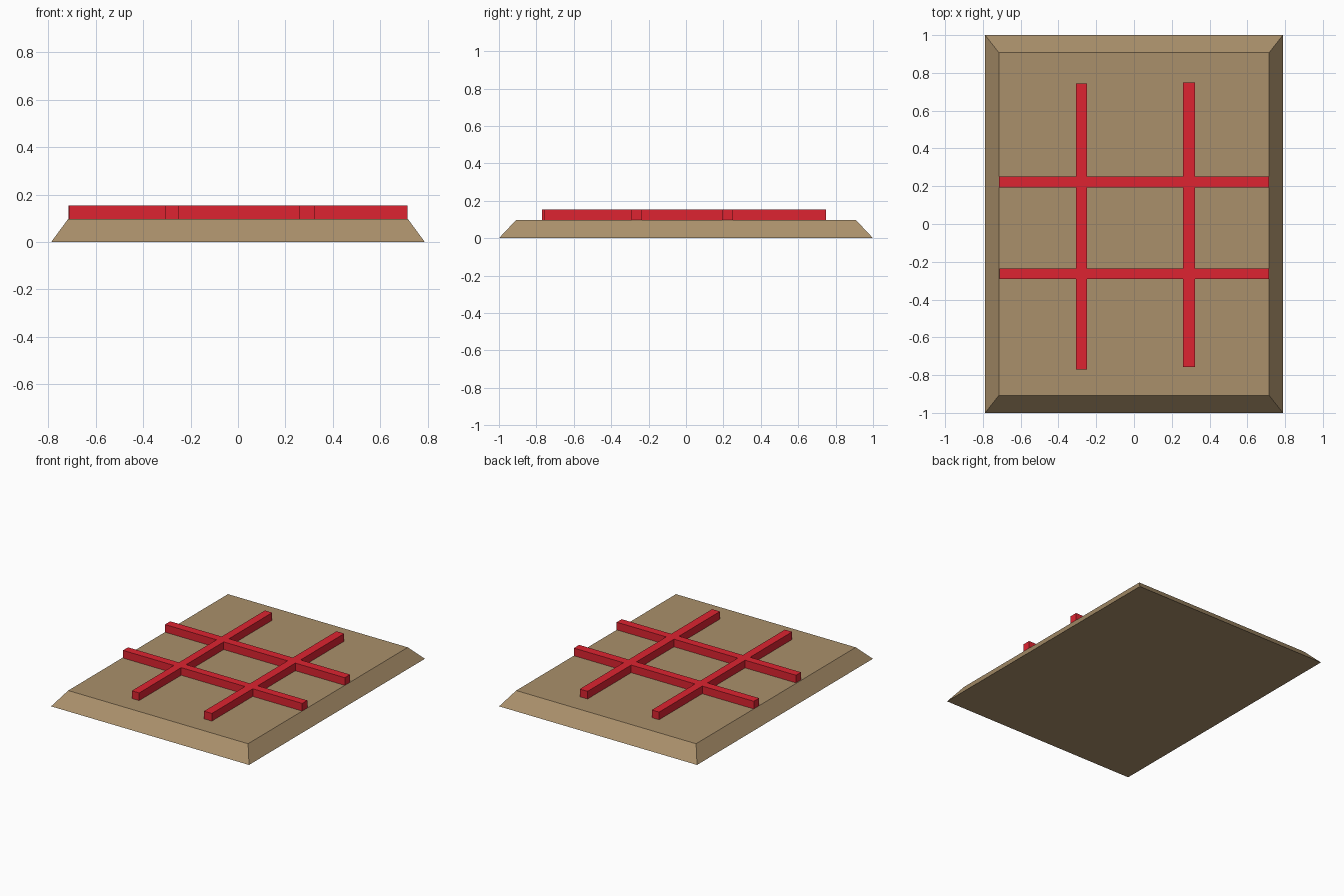
import bpy, bmesh

if "Cube" in bpy.data.objects:
    bpy.data.objects.remove(bpy.data.objects["Cube"])


def material(name, rgb):
    m = bpy.data.materials.new(name)
    m.diffuse_color = (*[(c / 255 / 12.92) if c < 11 else ((c / 255 + 0.055) / 1.055) ** 2.4 for c in rgb], 1)
    m.use_nodes = True
    m.node_tree.nodes["Principled BSDF"].inputs["Base Color"].default_value = m.diffuse_color
    return m


def finish(bm, name, mat):
    bmesh.ops.recalc_face_normals(bm, faces=bm.faces)
    me = bpy.data.meshes.new(name)
    bm.to_mesh(me)
    bm.free()
    me.materials.append(mat)
    ob = bpy.data.objects.new(name, me)
    bpy.context.collection.objects.link(ob)


TOP, BAR_TOP = 0.098, 0.153

# Board: a slab whose four sides slope inward to the top
bm = bmesh.new()
bmesh.ops.create_cube(bm, size=2)
for v in bm.verts:
    hx, hy, z = (0.716, 0.908, TOP) if v.co.z > 0 else (0.788, 1.0, 0)
    v.co = (v.co.x * hx, v.co.y * hy, z)
finish(bm, "board", material("tan wood", (170, 144, 107)))

# Grid bars: two strips each way, joined flush at the crossings
xs = [0, -0.306, -0.248, 0.26, 0.322, 0]
ys = [0, -0.292, -0.235, 0.192, 0.252, 0]
row_ends = [(-0.711, 0.716), (-0.716, 0.716)]
col_ends = [(-0.77, 0.743), (-0.757, 0.748)]


def point(i, j):
    x, y = xs[i], ys[j]
    if i in (0, 5):
        x = row_ends[(j - 1) // 2][i == 5]
    if j in (0, 5):
        y = col_ends[(i - 1) // 2][j == 5]
    return x, y, TOP


bm = bmesh.new()
verts = {(i, j): bm.verts.new(point(i, j))
         for i in range(6) for j in range(6) if not (i in (0, 5) and j in (0, 5))}
for i in range(5):
    for j in range(5):
        if i in (1, 3) or j in (1, 3):
            bm.faces.new([verts[i + a, j + b] for a, b in ((0, 0), (1, 0), (1, 1), (0, 1))])
ext = bmesh.ops.extrude_face_region(bm, geom=bm.faces[:], use_keep_orig=True)
for v in ext["geom"]:
    if isinstance(v, bmesh.types.BMVert):
        v.co.z = BAR_TOP
finish(bm, "grid_bars", material("red", (222, 36, 49)))
